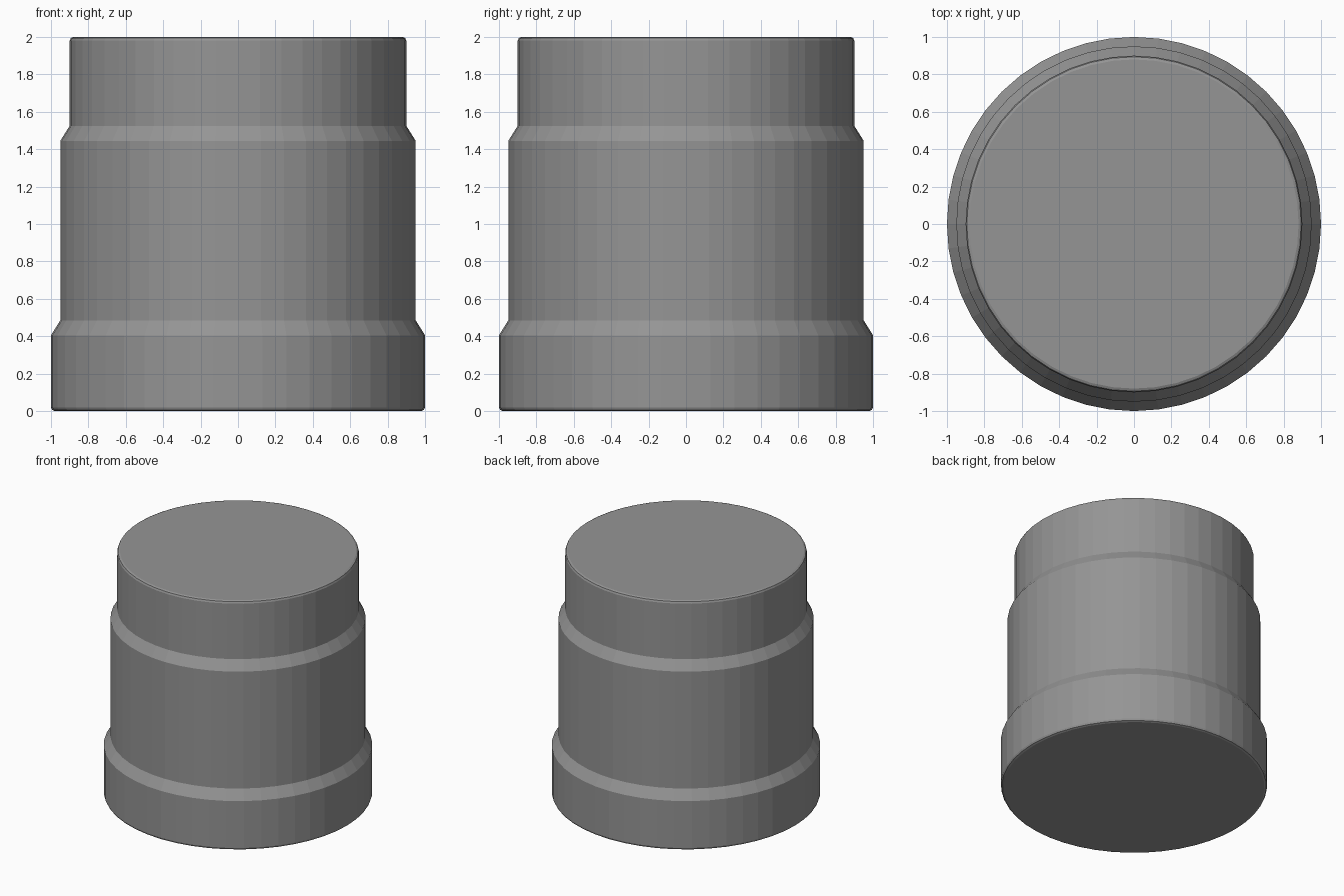
import bpy, bmesh, math

if "Cube" in bpy.data.objects:
    bpy.data.objects.remove(bpy.data.objects["Cube"])

SIDES = 48

grey = bpy.data.materials.new("mid_grey")
grey.diffuse_color = (0.3, 0.3, 0.3, 1)
grey.use_nodes = True
grey.node_tree.nodes["Principled BSDF"].inputs["Base Color"].default_value = grey.diffuse_color

# Stepped outline as (radius, height), with small rounded rims
profile = [(0.98, 0.0), (0.994, 0.006), (1.0, 0.02), (1.0, 0.405),
           (0.95, 0.485), (0.95, 1.445), (0.9, 1.525),
           (0.9, 1.98), (0.894, 1.994), (0.88, 2.0)]

# Lathe the outline into rings and close both ends
bm = bmesh.new()
rings = []
for r, z in profile:
    rings.append([bm.verts.new((r * math.cos(2 * math.pi * i / SIDES),
                                r * math.sin(2 * math.pi * i / SIDES), z))
                  for i in range(SIDES)])
for low, high in zip(rings, rings[1:]):
    for i in range(SIDES):
        j = (i + 1) % SIDES
        bm.faces.new((low[i], low[j], high[j], high[i]))
bm.faces.new(rings[0][::-1])
bm.faces.new(rings[-1])

mesh = bpy.data.meshes.new("stepped_cylinder")
bm.to_mesh(mesh)
bm.free()
mesh.materials.append(grey)
body = bpy.data.objects.new("stepped_cylinder", mesh)
bpy.context.collection.objects.link(body)
